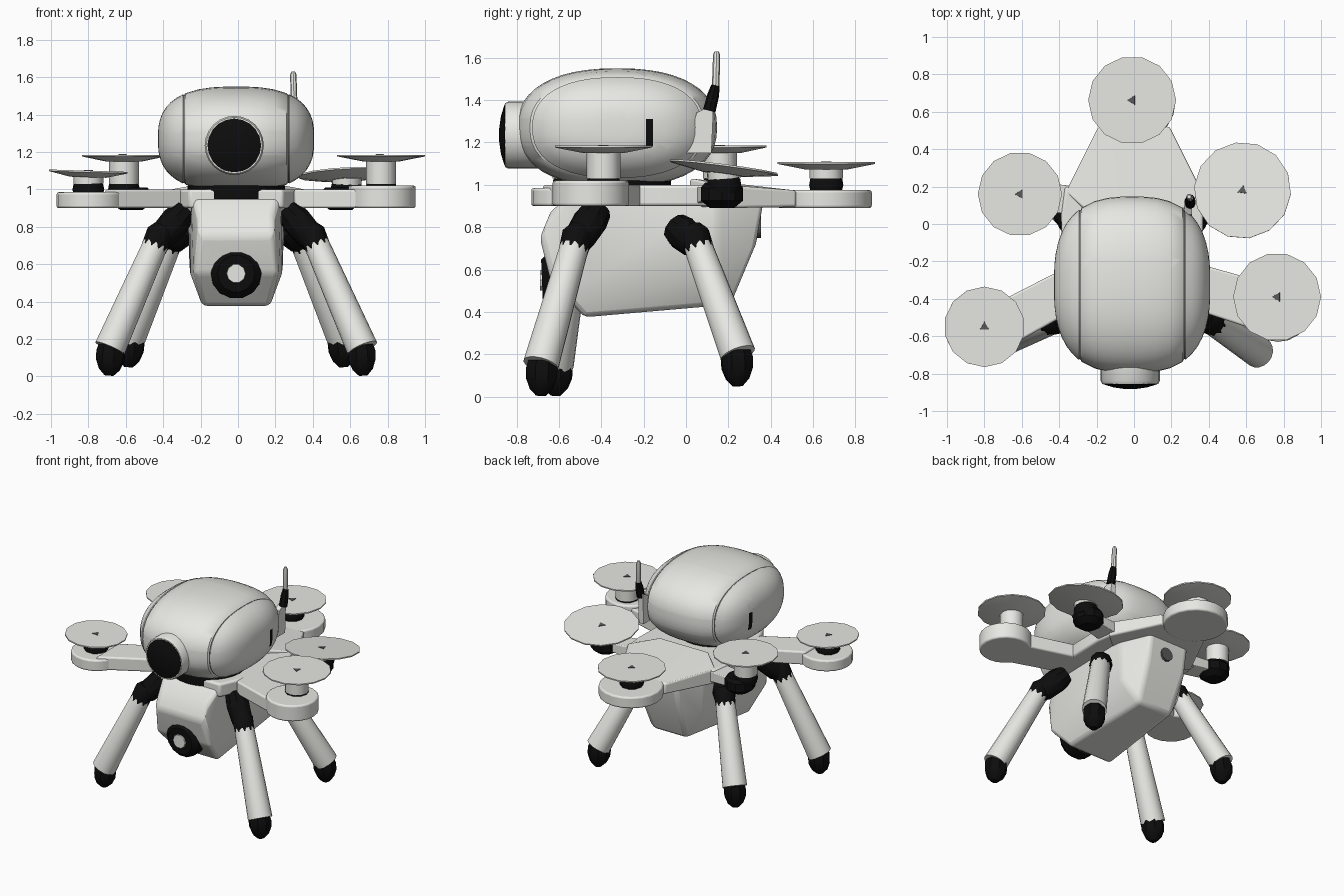
import bpy, bmesh, math
from mathutils import Vector

if "Cube" in bpy.data.objects:
    bpy.data.objects.remove(bpy.data.objects["Cube"])


def material(name, c):
    m = bpy.data.materials.new(name)
    m.diffuse_color = (*c, 1)
    m.use_nodes = True
    m.node_tree.nodes["Principled BSDF"].inputs["Base Color"].default_value = m.diffuse_color
    return m


GREY = material("light grey", (0.80, 0.80, 0.765))
BLACK = material("black", (0.004, 0.004, 0.004))
DARK = material("dark grey", (0.10, 0.10, 0.10))


def finish(name, bm, mats, angle=35, bevel=0):
    bmesh.ops.recalc_face_normals(bm, faces=bm.faces)
    me = bpy.data.meshes.new(name)
    bm.to_mesh(me)
    bm.free()
    ob = bpy.data.objects.new(name, me)
    bpy.context.collection.objects.link(ob)
    for m in mats:
        me.materials.append(m)
    bpy.context.view_layer.objects.active = ob
    ob.select_set(True)
    bpy.ops.object.shade_smooth_by_angle(angle=math.radians(angle))
    ob.select_set(False)
    if bevel:
        b = ob.modifiers.new("bevel", 'BEVEL')
        b.width, b.segments, b.limit_method = bevel, 3, 'ANGLE'
        b.angle_limit = math.radians(25)
    return ob


def lathe(name, p0, p1, prof, mat, n=14):
    """Turned part along p0-p1; prof is (fraction, radius) pairs."""
    p0, p1 = Vector(p0), Vector(p1)
    rot = (p1 - p0).to_track_quat('Z', 'Y')
    bm = bmesh.new()
    rings = []
    for t, r in prof:
        c = p0.lerp(p1, t)
        rings.append([bm.verts.new(c + rot @ Vector((r * math.cos(a), r * math.sin(a), 0)))
                      for a in (2 * math.pi * i / n for i in range(n))])
    for a, b in zip(rings, rings[1:]):
        for i in range(n):
            j = (i + 1) % n
            bm.faces.new((a[i], a[j], b[j], b[i]))
    bm.faces.new(rings[0])
    bm.faces.new(rings[-1])
    return finish(name, bm, [mat])


def hull(name, pts, mat, bevel=0):
    bm = bmesh.new()
    for p in pts:
        bm.verts.new(p)
    r = bmesh.ops.convex_hull(bm, input=bm.verts)
    junk = {v for v in r["geom_interior"] + r["geom_unused"] if isinstance(v, bmesh.types.BMVert)}
    bmesh.ops.delete(bm, geom=list(junk), context='VERTS')
    bmesh.ops.dissolve_limit(bm, angle_limit=0.03, verts=bm.verts, edges=bm.edges)
    return finish(name, bm, [mat], 30, bevel)


def disc_pts(x, y, r, z0, z1, n=20):
    return [(x + r * math.cos(2 * math.pi * i / n), y + r * math.sin(2 * math.pi * i / n), z)
            for i in range(n) for z in (z0, z1)]


# Head shell: rings across x, with grooves between centre band and side shells
CX, CY, CZ, AX, AY, AZ = -0.01, -0.325, 1.27, 0.418, 0.472, 0.28
half = [0.27, 0.275, 0.280, 0.285, 0.32, 0.35, 0.375, 0.395, 0.408, 0.414, 0.417]
xs = [-x for x in reversed(half)] + [-0.2, -0.13, -0.06, 0, 0.06, 0.13, 0.2] + half
bm = bmesh.new()
rings = []
N, K = 48, 2.35
for x in xs:
    s = (1 - abs(x / AX) ** 2.7) ** (1 / 2.7)
    if 0.273 < abs(x) < 0.283:
        s *= 0.98
    ring = []
    for i in range(N):
        a = 2 * math.pi * i / N
        c, d = math.cos(a), math.sin(a)
        ring.append(bm.verts.new((CX + x,
                                  CY + s * AY * math.copysign(abs(c) ** (2 / K), c),
                                  CZ + s * AZ * math.copysign(abs(d) ** (2 / K), d))))
    rings.append(ring)
for a, b in zip(rings, rings[1:]):
    for i in range(N):
        j = (i + 1) % N
        bm.faces.new((a[i], a[j], b[j], b[i]))
bm.faces.new(rings[0])
bm.faces.new(rings[-1])
for co, no in (((0, -0.19, 0), (0, 1, 0)), ((0, -0.155, 0), (0, 1, 0)),
               ((0, 0, 1.18), (0, 0, 1)), ((0, 0, 1.31), (0, 0, 1))):
    bmesh.ops.bisect_plane(bm, geom=bm.verts[:] + bm.edges[:] + bm.faces[:],
                           plane_co=co, plane_no=no)
for f in bm.faces:
    c = f.calc_center_median()
    x = abs(c.x - CX)
    if 0.274 < x < 0.281:
        f.material_index = 1
    elif x > 0.28 and -0.19 < c.y < -0.155 and 1.18 < c.z < 1.31:
        f.material_index = 2
finish("head_shell", bm, [GREY, DARK, BLACK], 40)

# Neck
lathe("neck", (CX, -0.33, 0.95), (CX, -0.33, 1.02), [(0, 0.26), (1, 0.26)], BLACK, 24)

# Main camera on the head
lathe("head_lens_ring", (-0.02, -0.70, 1.235), (-0.02, -0.855, 1.235),
      [(0, 0.158), (0.9, 0.158), (1, 0.15)], GREY, 24)
lathe("head_lens", (-0.02, -0.84, 1.235), (-0.02, -0.882, 1.235),
      [(0, 0.145), (0.4, 0.143), (0.8, 0.09), (1, 0.03)], BLACK, 20)

# Lower body: (y, z, half width)
prof = [(-0.48, 0.375, 0.18), (-0.64, 0.55, 0.225), (-0.69, 0.75, 0.20), (-0.64, 0.87, 0.20),
        (-0.52, 0.985, 0.24), (-0.45, 0.55, 0.245), (0.15, 0.60, 0.25), (0.15, 0.95, 0.26),
        (0.365, 0.92, 0.16), (0.33, 0.72, 0.16), (0.21, 0.435, 0.14)]
hull("body", [(CX + s * w, y, z) for y, z, w in prof for s in (-1, 1)], GREY, 0.025)
lathe("rear_port", (0, 0.33, 0.80), (0, 0.353, 0.80), [(0, 0.05), (1, 0.05)], DARK, 12)

# Lower camera
lathe("body_lens_ring", (CX, -0.56, 0.555), (CX, -0.68, 0.55),
      [(0, 0.14), (0.7, 0.135), (1, 0.10)], BLACK, 14)
lathe("body_lens", (CX, -0.66, 0.55), (CX, -0.69, 0.55), [(0, 0.055), (1, 0.05)], GREY, 10)

# Shoulder plate and arms
hub = [(0.25, -0.56), (0.37, -0.30), (0.38, 0.05), (0.36, 0.20)]
hull("shoulder_plate", [(CX + s * x, y, z) for x, y in hub for s in (-1, 1)
                        for z in (0.90, 1.0)], GREY, 0.015)
hull("rear_arm", [(s * x, y, z) for s in (-1, 1) for x, y, z in
                  ((0.365, 0.17, 0.89), (0.365, 0.17, 1.0), (0.20, 0.02, 0.9), (0.20, 0.02, 1.03),
                   (0.19, 0.52, 0.895), (0.19, 0.52, 0.973))], GREY, 0.012)
hull("rear_pad", disc_pts(0, 0.655, 0.222, 0.89, 0.975), GREY, 0.012)
for name, x, y, z1 in (("left", -0.79, -0.55, 0.985), ("right", 0.77, -0.45, 1.02)):
    s = math.copysign(1, x)
    hull(f"front_{name}_pad", disc_pts(x, y, 0.18, 0.90, z1), GREY, 0.012)
    hull(f"front_{name}_arm", [(s * a, b, z) for a, b in
         ((0.30, -0.20), (0.30, -0.45), (abs(x) - 0.08, y - 0.13), (abs(x) - 0.08, y + 0.14))
         for z in (0.90, 1.0)], GREY, 0.012)
for name, x in (("left", -0.57), ("right", 0.55)):
    s = math.copysign(1, x)
    hull(f"side_{name}_bracket", [(s * 0.30, y, z) for y in (0.04, 0.2) for z in (0.91, 0.99)]
         + disc_pts(x, 0.16, 0.07, 0.93, 0.99), GREY, 0.01)
    lathe(f"side_{name}_motor_base", (x, 0.17, 0.89), (x, 0.17, 1.01),
          [(0, 0.06), (0.3, 0.105), (0.8, 0.105), (1, 0.085)], BLACK, 10)

# Rotors: centre, radius, tilt slopes (x, y)
rotors = [("front_left", -0.80, -0.55, 1.10, 0.215, -0.03, 0.0),
          ("front_right", 0.765, -0.39, 1.185, 0.235, 0.0, 0.0),
          ("side_left", -0.61, 0.16, 1.185, 0.225, 0.0, 0.0),
          ("side_right", 0.58, 0.18, 1.085, 0.26, 0.05, -0.13),
          ("rear", -0.01, 0.662, 1.107, 0.235, 0.0, 0.0)]
for name, x, y, z, r, tx, ty in rotors:
    up = Vector((-tx, -ty, 1)).normalized()
    c = Vector((x, y, z))
    lathe(name + "_rotor", c - up * 0.035, c, [(0, 0.10), (0.75, r), (1, r)], GREY, 14)
    lathe(name + "_rotor_cap", c - up * 0.01, c + up * 0.004, [(0, 0.03), (1, 0.028)], DARK, 3)
    lathe(name + "_motor", (x, y, 0.96), (x, y, 1.055),
          [(0, 0.075), (0.4, 0.085), (0.7, 0.08), (1, 0.055)], BLACK, 10)
    lathe(name + "_shaft", (x, y, 1.03), c - up * 0.02, [(0, 0.08), (1, 0.08)], GREY, 12)

# Legs, mirrored left and right: hip, knee, ankle, toe height
legs = [("front", (0.28, -0.42, 0.88), (0.42, -0.52, 0.73), (0.675, -0.65, 0.15), 0.005),
        ("rear", (0.26, -0.05, 0.80), (0.35, 0.05, 0.73), (0.57, 0.245, 0.20), 0.05)]
for s, side in ((-1, "left"), (1, "right")):
    for name, hip, knee, ankle, zt in legs:
        hip, knee, ankle = (Vector((CX + s * p[0], p[1], p[2])) for p in (hip, knee, ankle))
        if name == "front":
            ankle.y -= 0.035 * s
        tag = f"{name}_{side}"
        d = (ankle - knee).normalized()
        lathe(tag + "_hip", hip, knee + d * 0.02,
              [(0, 0.07), (0.3, 0.082), (0.8, 0.075), (1, 0.05)], BLACK, 10)
        lathe(tag + "_knee", knee - d * 0.08, knee + d * 0.05,
              [(0, 0.05), (0.3, 0.075), (1, 0.069)], BLACK, 10)
        lathe(tag + "_leg", knee, ankle, [(0, 0.062), (0.04, 0.068), (1, 0.085)], GREY, 18)
        toe = Vector((ankle.x + s * 0.005, ankle.y, zt))
        lathe(tag + "_foot", ankle - d * 0.02, toe,
              [(0, 0.07), (0.2, 0.08), (0.5, 0.078), (0.8, 0.058), (1, 0.025)], BLACK, 8)

# Antenna with its fin
hull("antenna_fin", [(x, y, z) for x in (0.27, 0.31) for y, z in
                     ((0.0, 1.15), (0.12, 1.15), (0.13, 1.38), (0.05, 1.34))], GREY)
lathe("antenna_joint", (0.30, 0.11, 1.35), (0.30, 0.14, 1.47),
      [(0, 0.03), (0.6, 0.028), (1, 0.02)], BLACK, 8)
lathe("antenna", (0.30, 0.14, 1.46), (0.295, 0.145, 1.63),
      [(0, 0.018), (0.9, 0.017), (1, 0.01)], GREY, 8)
